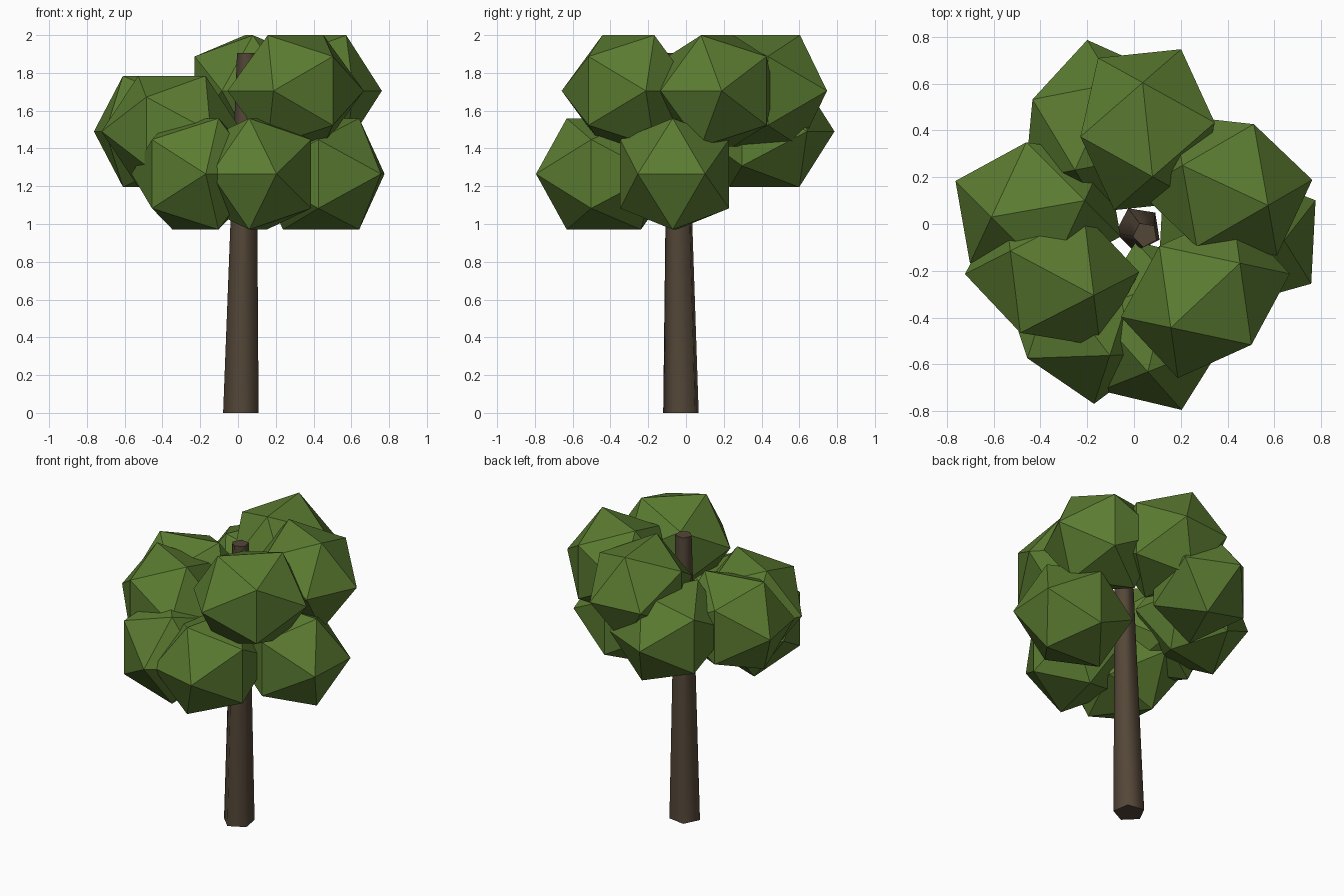
import bpy
import bmesh
from math import radians, sin, cos, pi
from mathutils import Matrix, Vector

cube = bpy.data.objects.get("Cube")
if cube:
    bpy.data.objects.remove(cube, do_unlink=True)


def make_material(name, rgb):
    mat = bpy.data.materials.new(name)
    mat.use_nodes = True
    color = (*rgb, 1.0)
    mat.diffuse_color = color
    bsdf = mat.node_tree.nodes["Principled BSDF"]
    bsdf.inputs["Base Color"].default_value = color
    bsdf.inputs["Roughness"].default_value = 0.9
    return mat


leaf_green = make_material("leaf green", (0.105, 0.2, 0.031))
bark_brown = make_material("bark brown", (0.088, 0.062, 0.039))


def add_object(name, bm, mat):
    bmesh.ops.recalc_face_normals(bm, faces=bm.faces)
    mesh = bpy.data.meshes.new(name)
    bm.to_mesh(mesh)
    bm.free()
    mesh.materials.append(mat)
    obj = bpy.data.objects.new(name, mesh)
    bpy.context.collection.objects.link(obj)
    return obj


# Faceted leaf clump: a slightly stretched icosahedron with a level top edge
EDGE = 0.182
GOLDEN = (1 + 5 ** 0.5) / 2
STRETCH = Matrix.Diagonal((1.11, 0.98, 1.0, 1.0))


def leaf_clump(name, x, y, z, angle):
    bm = bmesh.new()
    for a in (-EDGE, EDGE):
        for b in (-EDGE * GOLDEN, EDGE * GOLDEN):
            for corner in ((a, 0, b), (b, a, 0), (0, b, a)):
                bm.verts.new(corner)
    bmesh.ops.convex_hull(bm, input=bm.verts)
    place = Matrix.Translation((x, y, z)) @ Matrix.Rotation(radians(angle), 4, "Z")
    bm.transform(place @ STRETCH)
    return add_object(name, bm, leaf_green)


# Three tiers of three clumps: x, y and turn of the top edge
TIERS = {
    "lower": (1.265, [(0.44, -0.06, -3), (0.106, -0.435, 76.6), (-0.225, -0.4, -53)]),
    "middle": (1.49, [(-0.41, 0.065, 10), (-0.35, -0.21, -28), (-0.17, 0.415, 66)]),
    "upper": (1.705, [(0.058, 0.403, 96), (0.39, 0.165, -25), (0.305, -0.305, 43)]),
}
for tier, (height, clumps) in TIERS.items():
    for number, (x, y, angle) in enumerate(clumps, 1):
        leaf_clump(f"{tier}_leaf_clump_{number}", x, y, height, angle)

# Leaning, tapered five-sided trunk
SIDES = 5
bm = bmesh.new()
rings = []
for center, radius in (((0.02, -0.022, 0), 0.1), ((0.048, -0.045, 1.905), 0.054)):
    ring = []
    for i in range(SIDES):
        turn = pi / 4 + 2 * pi * i / SIDES
        offset = Vector((cos(turn), sin(turn), 0)) * radius
        ring.append(bm.verts.new(Vector(center) + offset))
    rings.append(ring)
    bm.faces.new(ring)
bottom, top = rings
for i in range(SIDES):
    j = (i + 1) % SIDES
    side = bm.faces.new((bottom[i], bottom[j], top[j], top[i]))
    side.smooth = True
add_object("trunk", bm, bark_brown)
